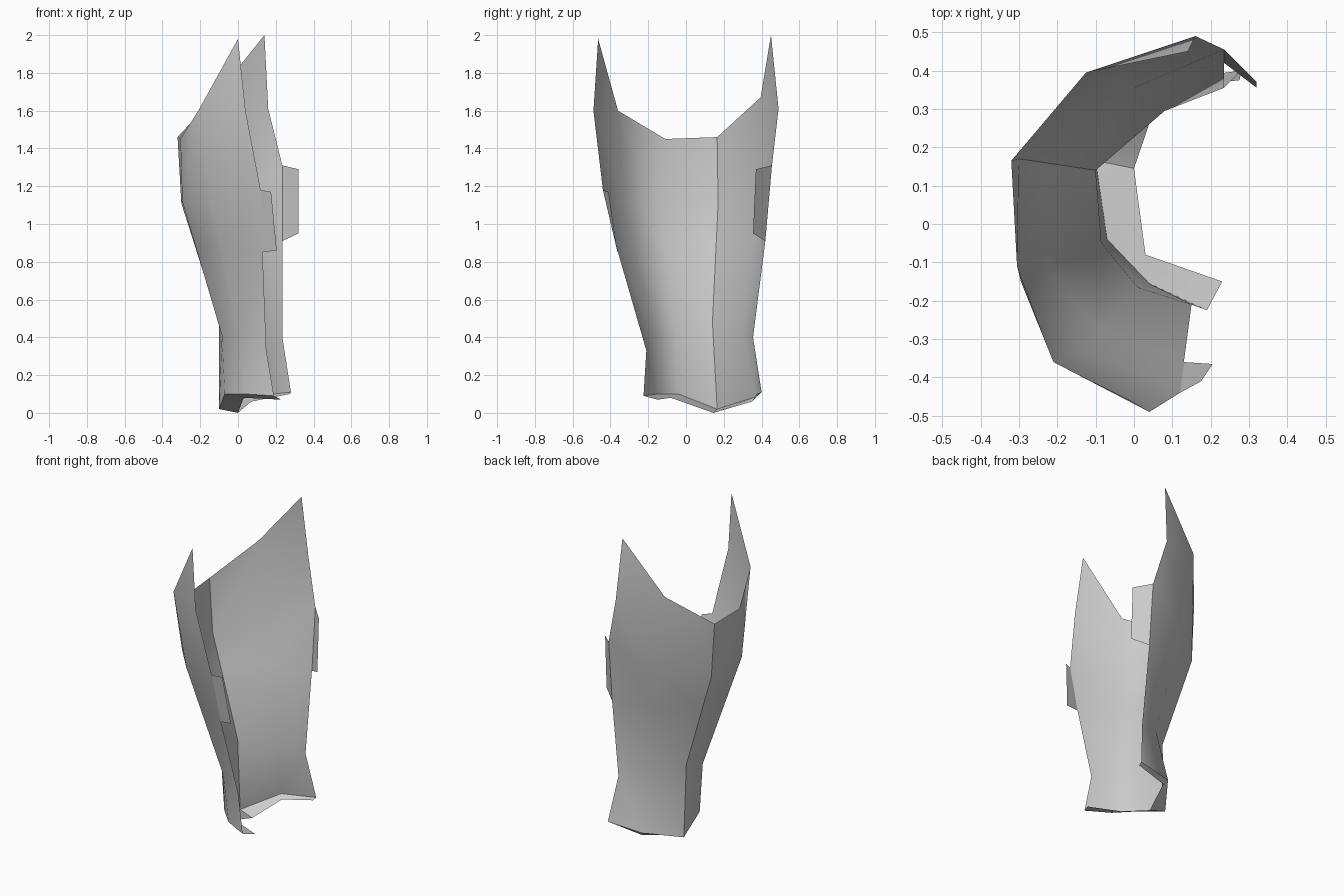
import bpy
import bmesh
import math
from mathutils import Vector

default_cube = bpy.data.objects.get("Cube")
if default_cube:
    bpy.data.objects.remove(default_cube, do_unlink=True)

# One plain grey for the whole guard
grey = bpy.data.materials.new("plain_grey")
grey.use_nodes = True
colour = (0.6, 0.6, 0.6, 1.0)
grey.diffuse_color = colour
grey.node_tree.nodes["Principled BSDF"].inputs["Base Color"].default_value = colour


def make_object(name, polygons):
    """Build a smooth shaded surface from polygons given as point lists."""
    bm = bmesh.new()
    for polygon in polygons:
        bm.faces.new([bm.verts.new(point) for point in polygon])
    bmesh.ops.remove_doubles(bm, verts=bm.verts, dist=0.0005)
    mesh = bpy.data.meshes.new(name)
    bm.to_mesh(mesh)
    bm.free()
    mesh.materials.append(grey)
    obj = bpy.data.objects.new(name, mesh)
    bpy.context.collection.objects.link(obj)
    bpy.ops.object.select_all(action="DESELECT")
    obj.select_set(True)
    bpy.context.view_layer.objects.active = obj
    bpy.ops.object.shade_smooth_by_angle(angle=math.radians(40))
    return obj


def bridge(upper, lower):
    """Join two rings with triangles, mirroring the diagonal past the spine."""
    triangles = []
    for j in range(len(upper) - 1):
        a, b, c, d = upper[j], upper[j + 1], lower[j + 1], lower[j]
        if j < len(upper) // 2:
            pieces = [(a, b, c), (a, c, d)]
        else:
            pieces = [(a, b, d), (b, c, d)]
        for piece in pieces:
            if len(set(piece)) == len(piece):
                triangles.append(piece)
    return triangles


# Open rings, each running from the front edge round the spine to the back edge
rim = [(.04, -.49, 1.6), (-.21, -.36, 1.6), (-.305, -.11, 1.45),
       (-.32, .165, 1.46), (-.125, .395, 1.67), (.16, .49, 1.61)]
calf = [(.12, -.44, 1.18), (-.14, -.33, 1.12), (-.295, -.15, 1.12),
        (-.3, .17, 1.11), (-.05, .38, 1.15), (.235, .455, 1.31)]
ankle = [(.15, -.21, .33), (.01, -.165, .4), (-.085, -.05, .41),
         (-.1, .14, .48), (.08, .295, .44), (.235, .355, .4)]
hem = [(.19, -.225, .09), (.04, -.155, .1), (-.07, -.04, .1),
       (-.1, .165, .02), (.05, .37, .085), (.28, .4, .11)]
lip = [(.23, -.15, .07), (.03, -.08, .08), (.03, -.08, .08),
       (0, .145, 0), (.07, .35, .06), (.275, .375, .1)]

# Shin ring lies between calf and ankle, with its ends at the tab bottoms
shin = [tuple(Vector(c).lerp(Vector(a), 1 / 3)) for c, a in zip(calf, ankle)]
shin[0] = (.13, -.36, .85)
shin[-1] = (.235, .42, .91)

# Main wall with a pointed peak at each open edge
front_peak = (0, -.465, 1.98)
back_peak = (.14, .45, 2)
wall = [(front_peak, rim[1], rim[0]), (back_peak, rim[-1], rim[-2])]
rings = [rim, calf, shin, ankle, hem]
for upper, lower in zip(rings, rings[1:]):
    wall += bridge(upper, lower)
make_object("guard_wall", wall)

# Inward lip under the hem
make_object("bottom_lip", bridge(hem, lip))

# Fastening tabs on the two open edges
make_object("front_tab", [(calf[0], shin[0], (.205, -.365, .86), (.175, -.41, 1.17))])
make_object("back_tab", [(calf[-1], (.32, .37, 1.29), (.32, .355, .95), shin[-1])])
